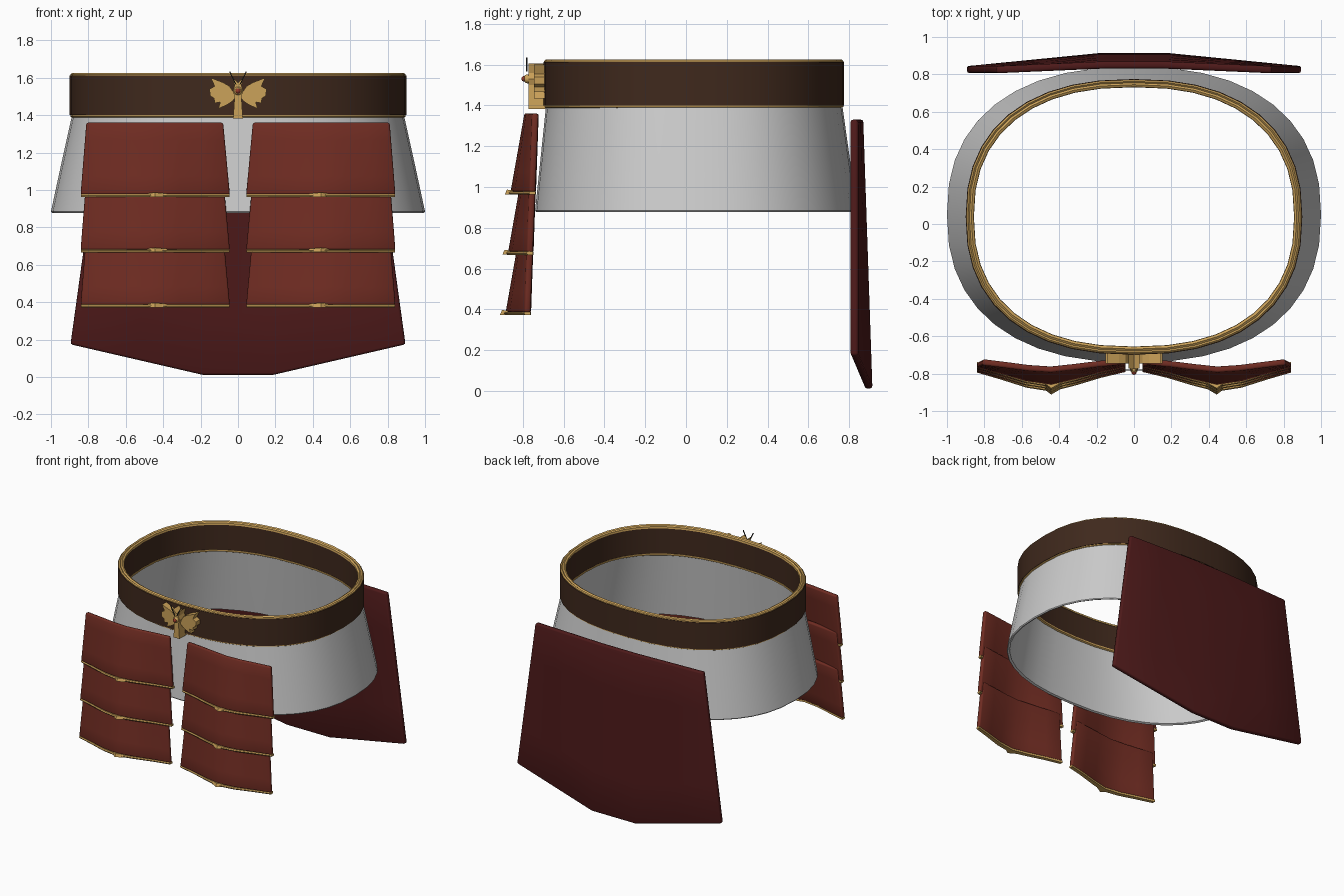
import bpy, bmesh, math
from mathutils import Vector

if "Cube" in bpy.data.objects:
    bpy.data.objects.remove(bpy.data.objects["Cube"])


def material(name, rgb):
    m = bpy.data.materials.new(name)
    m.diffuse_color = (*rgb, 1)
    m.use_nodes = True
    m.node_tree.nodes["Principled BSDF"].inputs["Base Color"].default_value = m.diffuse_color
    return m


LEATHER = material("brown leather", (0.05, 0.022, 0.012))
GOLD = material("gold", (0.60, 0.36, 0.10))
RED = material("red plate", (0.16, 0.025, 0.016))
DARK_RED = material("dark red plate", (0.075, 0.01, 0.01))
GEM = material("gem", (0.3, 0.04, 0.02))
BLACK = material("black", (0.02, 0.02, 0.02))


def make(name, verts, faces, mat=None, angle=30):
    me = bpy.data.meshes.new(name)
    me.from_pydata(verts, [], faces)
    bm = bmesh.new()
    bm.from_mesh(me)
    bmesh.ops.recalc_face_normals(bm, faces=bm.faces)
    bm.to_mesh(me)
    bm.free()
    ob = bpy.data.objects.new(name, me)
    bpy.context.collection.objects.link(ob)
    if mat:
        me.materials.append(mat)
    if angle:
        bpy.ops.object.select_all(action='DESELECT')
        ob.select_set(True)
        bpy.context.view_layer.objects.active = ob
        bpy.ops.object.shade_smooth_by_angle(angle=math.radians(angle))
    return ob


def ring(name, profile, mat=None, seg=40, power=2.35):
    """Sweep a closed profile of (rx, ry, centre y, z) round a rounded oval."""
    verts, n = [], len(profile)
    for i in range(seg):
        a = 2 * math.pi * i / seg
        c, s = math.cos(a), math.sin(a)
        cx = math.copysign(abs(c) ** (2 / power), c)
        sy = math.copysign(abs(s) ** (2 / power), s)
        verts += [(rx * cx, cy + ry * sy, z) for rx, ry, cy, z in profile]
    faces = [(i * n + j, i * n + (j + 1) % n,
              (i + 1) % seg * n + (j + 1) % n, (i + 1) % seg * n + j)
             for i in range(seg) for j in range(n)]
    return make(name, verts, faces, mat)


def sheet(name, rows, mat, thick, bevel):
    """Thick panel from rows of points, with softened edges."""
    n = len(rows[0])
    verts = [p for r in rows for p in r]
    faces = [(i * n + j, i * n + j + 1, (i + 1) * n + j + 1, (i + 1) * n + j)
             for i in range(len(rows) - 1) for j in range(n - 1)]
    ob = make(name, verts, faces, mat)
    sol = ob.modifiers.new("thickness", 'SOLIDIFY')
    sol.thickness, sol.offset = thick, 0
    bev = ob.modifiers.new("soft edge", 'BEVEL')
    bev.width, bev.segments, bev.angle_limit = bevel, 2, math.radians(50)
    return ob


def slab(name, outline, y0, y1, mat):
    """Extrude an x-z outline along y."""
    n = len(outline)
    verts = [(x, y, z) for y in (y0, y1) for x, z in outline]
    faces = [tuple(range(n)), tuple(range(n, 2 * n))]
    faces += [(i, (i + 1) % n, n + (i + 1) % n, n + i) for i in range(n)]
    return make(name, verts, faces, mat, 0)


def mirror(ob):
    ob.modifiers.new("mirror", 'MIRROR')


# Belt with gold rims
def belt_profile(points):
    return [(0.9 + o, 0.737 + o, 0.038, z) for o, z in points]


ring("belt", belt_profile([(0, 1.40), (0, 1.612), (-0.04, 1.612), (-0.04, 1.40)]), LEATHER)
ring("belt_top_rim", belt_profile([(-0.003, 1.604), (-0.004, 1.618), (-0.012, 1.625), (-0.020, 1.618),
                                   (-0.030, 1.625), (-0.042, 1.618), (-0.044, 1.604)]), GOLD)
ring("belt_bottom_rim", belt_profile([(-0.004, 1.405), (-0.004, 1.393), (-0.012, 1.388), (-0.036, 1.388),
                                      (-0.044, 1.393), (-0.044, 1.405)]), GOLD)

# Flared skirt
ring("skirt", [(0.885, 0.725, 0.04, 1.41), (0.945, 0.758, 0.045, 1.14), (1.0, 0.79, 0.05, 0.885),
               (0.995, 0.785, 0.05, 0.878), (0.98, 0.77, 0.05, 0.885),
               (0.925, 0.738, 0.045, 1.14), (0.865, 0.705, 0.04, 1.41)])

# Three overlapping front plates per side, each with a gold hem and ridge ornament
BULGE = [0, 0.3, 0.68, 1, 0.8, 0.4, 0.03]
for k in range(3):
    top, bottom, shift = 1.36 - 0.295 * k, 0.975 - 0.295 * k, -0.012 * k

    def point(i, t):
        inner, outer = 0.08 - 0.035 * t, 0.81 + 0.03 * t
        edge, ridge = -0.737 - 0.012 * t, -0.776 - 0.068 * t
        return Vector((inner + (outer - inner) * i / 6,
                       edge + (ridge - edge) * BULGE[i] + shift,
                       top + (bottom - top) * t))

    rows = [[point(i, t / 4) for i in range(7)] for t in range(5)]
    mirror(sheet(f"front_plate_{k + 1}", rows, RED, 0.032, 0.01))

    hem = []
    for i in range(7):
        p = point(i, 1)
        out = 0.012 + 0.01 * BULGE[i]
        hem += [p + Vector((0, dy, dz)) for dy, dz in
                ((-out, 0.003), (-out - 0.006, -0.004), (-out, -0.013), (0.014, -0.013), (0.014, 0.003))]
    faces = [(i * 5 + j, i * 5 + (j + 1) % 5, i * 5 + 5 + (j + 1) % 5, i * 5 + 5 + j)
             for i in range(6) for j in range(5)]
    faces += [(0, 1, 2, 3, 4), (30, 31, 32, 33, 34)]
    mirror(make(f"front_hem_{k + 1}", hem, faces, GOLD))

    c = point(3, 1)
    pts = [c + Vector(v) for v in ((-0.075, 0.0, -0.012), (0.075, 0.012, -0.012), (0, -0.044, -0.012),
                                   (-0.06, 0.0, 0.006), (0.06, 0.012, 0.006), (0, -0.034, 0.012))]
    mirror(make(f"ridge_ornament_{k + 1}", pts,
                [(0, 1, 2), (3, 4, 5), (0, 1, 4, 3), (1, 2, 5, 4), (2, 0, 3, 5)], GOLD, 0))

# Large back plate, folded round a flat middle with a pointed lower edge
rows = []
for t in (0, 0.25, 0.5, 0.75, 1):
    wide = 0.735 + 0.16 * t
    mid_y = 0.85 + 0.045 * t
    row = []
    for u in (-1, -0.6, -0.21, 0.21, 0.6, 1):
        f = max(0, (abs(u) - 0.21) / 0.79)
        low = 0.012 + 0.163 * f
        row.append((u * wide, mid_y + (0.825 - mid_y) * f, 1.33 + (low - 1.33) * t))
    rows.append(row)
sheet("back_plate", rows, DARK_RED, 0.038, 0.012)

# Winged buckle
mirror(slab("buckle_wing", [(0.01, 1.50), (0.045, 1.555), (0.08, 1.575), (0.145, 1.60), (0.125, 1.555),
                            (0.152, 1.54), (0.15, 1.505), (0.128, 1.49), (0.125, 1.465), (0.095, 1.47),
                            (0.105, 1.435), (0.06, 1.455), (0.03, 1.475)], -0.745, -0.69, GOLD))
slab("buckle_body", [(-0.026, 1.382), (0.026, 1.382), (0.018, 1.50), (0.028, 1.53), (0.018, 1.56),
                     (0.03, 1.605), (0, 1.575), (-0.03, 1.605), (-0.018, 1.56), (-0.028, 1.53),
                     (-0.018, 1.50)], -0.772, -0.69, GOLD)

# Gem on a short gold setting
for name, r, y, mat in (("gem_setting", 0.022, -0.776, GOLD), ("gem", 0.014, -0.793, GEM)):
    bpy.ops.mesh.primitive_uv_sphere_add(segments=12, ring_count=8, radius=r, location=(0, y, 1.53))
    ob = bpy.context.object
    ob.name = name
    ob.data.materials.append(mat)
    bpy.ops.object.shade_smooth()

# Thin feelers above the gem
mirror(slab("feeler", [(0.008, 1.565), (0.014, 1.565), (0.047, 1.632), (0.042, 1.635)], -0.784, -0.778, BLACK))
